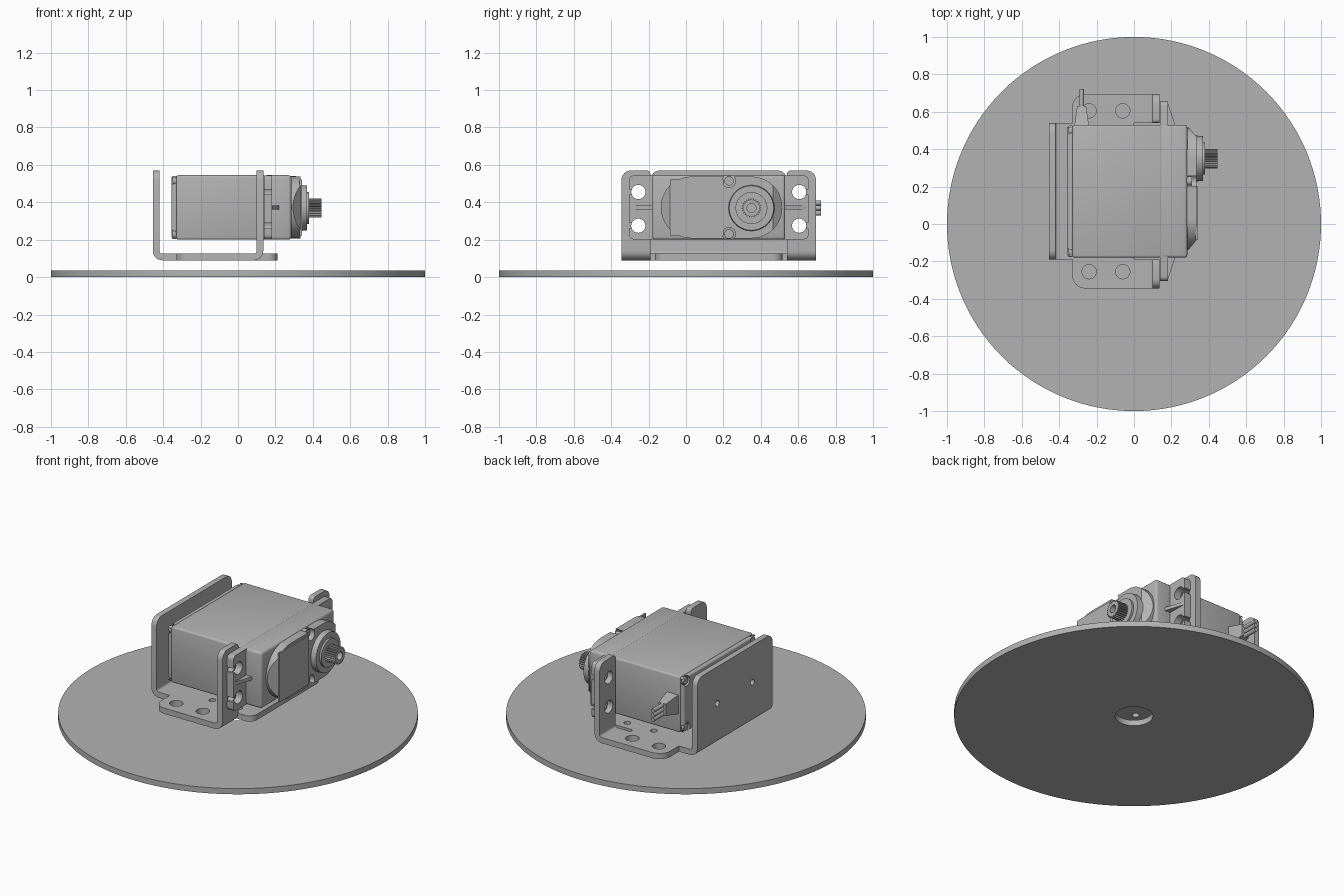
import bpy, bmesh, math
from mathutils import Vector

if "Cube" in bpy.data.objects:
    bpy.data.objects.remove(bpy.data.objects["Cube"])

GREY = (0.45, 0.45, 0.45, 1)
mat = bpy.data.materials.new("plain grey")
mat.use_nodes = True
mat.diffuse_color = GREY
mat.node_tree.nodes["Principled BSDF"].inputs["Base Color"].default_value = GREY

CY, CZ = 0.175, 0.3725          # servo centre line
SHAFT_Y = 0.35
parts = []


def finish(name, bm):
    bmesh.ops.recalc_face_normals(bm, faces=bm.faces)
    me = bpy.data.meshes.new(name)
    bm.to_mesh(me)
    bm.free()
    me.materials.append(mat)
    ob = bpy.data.objects.new(name, me)
    bpy.context.collection.objects.link(ob)
    parts.append(ob)
    return ob


def prism(name, pts, a, b, axis="x", scale=1, centre=(0, 0)):
    """Extrude a 2D outline along an axis; scale tapers the far end."""
    place = {"x": lambda u, v, h: (h, u, v),
             "y": lambda u, v, h: (u, h, v),
             "z": lambda u, v, h: (u, v, h)}[axis]
    cu, cv = centre
    bm = bmesh.new()
    lo = [bm.verts.new(place(u, v, a)) for u, v in pts]
    hi = [bm.verts.new(place(cu + (u - cu) * scale, cv + (v - cv) * scale, b)) for u, v in pts]
    bm.faces.new(lo)
    bm.faces.new(hi[::-1])
    n = len(pts)
    for i in range(n):
        j = (i + 1) % n
        bm.faces.new((lo[i], lo[j], hi[j], hi[i]))
    return finish(name, bm)


def circle(u, v, r, n=40):
    return [(u + r * math.cos(i * math.tau / n), v + r * math.sin(i * math.tau / n)) for i in range(n)]


def rod(name, u, v, r, a, b, axis="x", scale=1):
    return prism(name, circle(u, v, r), a, b, axis, scale, (u, v))


def box(name, x, y, z, bevel=0):
    ob = prism(name, [(x[0], y[0]), (x[1], y[0]), (x[1], y[1]), (x[0], y[1])], z[0], z[1], "z")
    if bevel:
        round_edges(ob, bevel, lambda p, d: True)
    return ob


def round_edges(ob, r, rule):
    """Round the edges whose midpoint and direction pass the rule."""
    bm = bmesh.new()
    bm.from_mesh(ob.data)
    pick = [e for e in bm.edges
            if rule((e.verts[0].co + e.verts[1].co) / 2, (e.verts[1].co - e.verts[0].co).normalized())]
    bmesh.ops.bevel(bm, geom=pick, offset=r, segments=6 if r > 0.018 else 3, profile=0.5, affect="EDGES")
    bm.to_mesh(ob.data)
    bm.free()


def boolean(ob, tools, op="DIFFERENCE"):
    for t in tools:
        m = ob.modifiers.new("cut", "BOOLEAN")
        m.object, m.operation, m.solver = t, op, "EXACT"
    dg = bpy.context.evaluated_depsgraph_get()
    me = bpy.data.meshes.new_from_object(ob.evaluated_get(dg))
    ob.modifiers.clear()
    ob.data = me
    for t in tools:
        parts.remove(t)
        bpy.data.objects.remove(t)


def fillet(corners):
    """Outline from (u, v, radius) square corners."""
    out = []
    for i, (u, v, r) in enumerate(corners):
        p = Vector((u, v))
        if not r:
            out.append((u, v))
            continue
        d1 = (Vector(corners[i - 1][:2]) - p).normalized()
        d2 = (Vector(corners[(i + 1) % len(corners)][:2]) - p).normalized()
        c = p + r * (d1 + d2)
        for k in range(9):
            t = k * math.pi / 16
            out.append(tuple(c - r * (d2 * math.cos(t) + d1 * math.sin(t))))
    return out


def ear_holes():
    return [rod("tool", CY + s * 0.43, z, 0.038, 0, 0.4) for s in (-1, 1) for z in (0.275, 0.455)]


# Round ground plate with a centre hole
plate = prism("base_disc", circle(0, 0, 1, 128), 0, 0.035, "z")
boolean(plate, [rod("tool", 0, 0, 0.105, -0.1, 0.1, "z")])

# Bent sheet bracket: U profile, trimmed to back plate, wings and ears
profile = fillet([(-0.455, 0.57, 0), (-0.455, 0.09, 0.05), (0.135, 0.09, 0.05), (0.135, 0.57, 0),
                  (0.10, 0.57, 0), (0.10, 0.125, 0.015), (-0.42, 0.125, 0.015), (-0.42, 0.57, 0)])
bracket = prism("bracket", profile, CY - 0.52, CY + 0.52, "y")
boolean(bracket, [box("tool", (-1, -0.33), (CY + 0.365, 1), (0, 1)),
                  box("tool", (-1, -0.33), (-1, CY - 0.365), (0, 1)),
                  box("tool", (0, 1), (CY - 0.365, CY + 0.365), (0, 1))])
at_top = lambda p, d: p.z > 0.565 and abs(d.x) > 0.9
round_edges(bracket, 0.05, lambda p, d: at_top(p, d) and (p.x < 0 or abs(p.y - CY) > 0.5))
round_edges(bracket, 0.02, lambda p, d: at_top(p, d) and p.x > 0 and abs(p.y - CY) < 0.4)
round_edges(bracket, 0.07, lambda p, d: abs(d.z) > 0.9 and abs(p.x + 0.33) < 0.01 and abs(p.y - CY) > 0.5)
holes = ear_holes()
for s in (-1, 1):
    holes += [rod("tool", x, CY + s * 0.43, 0.038, 0, 0.3, "z") for x in (-0.24, -0.06)]
    holes += [rod("tool", -0.10, CY + s * 0.28, 0.02, 0, 0.3, "z"),
              rod("tool", CY + s * 0.17, 0.345, 0.018, -0.6, -0.3)]
boolean(bracket, holes)

# Tongue of the bracket under the servo
tongue = prism("bracket_tongue", fillet([(-0.01, CY - 0.34, 0), (0.21, CY - 0.34, 0.05),
                                         (0.21, CY + 0.34, 0.05), (-0.01, CY + 0.34, 0)]), 0.09, 0.125, "z")
boolean(tongue, [rod("tool", 0.08, CY + s * 0.28, 0.02, 0, 0.3, "z") for s in (-1, 1)])

# Servo case
Y, Z = (CY - 0.355, CY + 0.355), (0.2, 0.545)
box("servo_body", (-0.33, 0.15), Y, Z, 0.012)
box("servo_front_case", (0.14, 0.285), Y, Z, 0.015)
cap = box("servo_rear_cap", (-0.355, -0.325), (Y[0] + 0.004, Y[1] - 0.004), (0.204, 0.541), 0.01)
corners = [(CY + s * 0.325, CZ + t * 0.142) for s in (-1, 1) for t in (-1, 1)]
boolean(cap, [rod("tool", y, z, 0.03, -0.5, -0.335) for y, z in corners])
for y, z in corners:
    rod("cap_screw", y, z, 0.022, -0.35, -0.32)

# Mounting flange with open slots and stiffening ribs
flange = box("mounting_flange", (0.14, 0.182), (CY - 0.48, CY + 0.48), (0.202, 0.543))
round_edges(flange, 0.025, lambda p, d: abs(d.x) > 0.9)
slits = [box("tool", (0, 0.4), sorted((CY + s * 0.43, CY + s * 0.6)), (z - 0.014, z + 0.014))
         for s in (-1, 1) for z in (0.275, 0.455)]
boolean(flange, ear_holes() + slits)
for s in (-1, 1):
    prism("flange_rib", [(0.17, CY + s * 0.475), (0.18, CY + s * 0.475), (0.222, CY + s * 0.35),
                         (0.17, CY + s * 0.35)], CZ - 0.01, CZ + 0.01, "z")

# Gear housing: rounded block with sloped ends and recessed screws
R = 0.165
half = [(math.pi / 2 + i * math.pi / 24) for i in range(25)]
outline = [(0.03 + R * math.cos(t), CZ + R * math.sin(t)) for t in half]
outline += [(SHAFT_Y - R * math.cos(t), CZ - R * math.sin(t)) for t in half]
housing = prism("gear_housing", outline, 0.27, 0.335)
bm = bmesh.new()
bm.from_mesh(housing.data)
for y, s in ((-0.085, -1), (0.465, 1)):
    cut = bmesh.ops.bisect_plane(bm, geom=bm.verts[:] + bm.edges[:] + bm.faces[:], plane_co=(0.335, y, CZ),
                                 plane_no=(0.055, s * 0.045, 0), clear_outer=True)
    bmesh.ops.holes_fill(bm, edges=[e for e in cut["geom_cut"] if isinstance(e, bmesh.types.BMEdge)])
bmesh.ops.recalc_face_normals(bm, faces=bm.faces)
bm.to_mesh(housing.data)
bm.free()
boolean(housing, [rod("tool", 0.23, CZ + s * 0.142, 0.035, 0.2, 0.5) for s in (-1, 1)])
for s in (-1, 1):
    rod("housing_screw", 0.23, CZ + s * 0.142, 0.025, 0.27, 0.31)
box("housing_cover", (0.33, 0.341), (-0.085, 0.2), (0.222, 0.523))

# Output boss and toothed shaft
rod("output_boss", SHAFT_Y, CZ - 0.003, 0.123, 0.33, 0.368, scale=0.97)
rod("output_collar", SHAFT_Y, CZ - 0.003, 0.085, 0.36, 0.38)
teeth = 24
gear = []
for i in range(teeth * 4):
    r = 0.052 if i % 4 < 2 else 0.044
    t = i * math.tau / (teeth * 4)
    gear.append((SHAFT_Y + r * math.cos(t), CZ - 0.003 + r * math.sin(t)))
shaft = prism("output_shaft", gear, 0.37, 0.447)
boolean(shaft, [rod("tool", SHAFT_Y, CZ - 0.003, 0.024, 0.39, 0.6)])

# Cable strain relief and three wires
prism("cable_relief", [(-0.32, CZ - 0.06), (-0.24, CZ - 0.06), (-0.24, CZ + 0.06), (-0.32, CZ + 0.06)],
      Y[1] - 0.01, Y[1] + 0.1, "y", 0.6, (-0.28, CZ))
for k in (-1, 0, 1):
    rod("cable_wire", -0.28, CZ - 0.003 + k * 0.027, 0.0125, Y[1] + 0.08, 0.722, "y")

# Smooth the curved sides and keep sharp edges
bpy.ops.object.select_all(action="DESELECT")
for ob in parts:
    ob.select_set(True)
bpy.context.view_layer.objects.active = parts[0]
bpy.ops.object.shade_smooth_by_angle(angle=math.radians(30))
